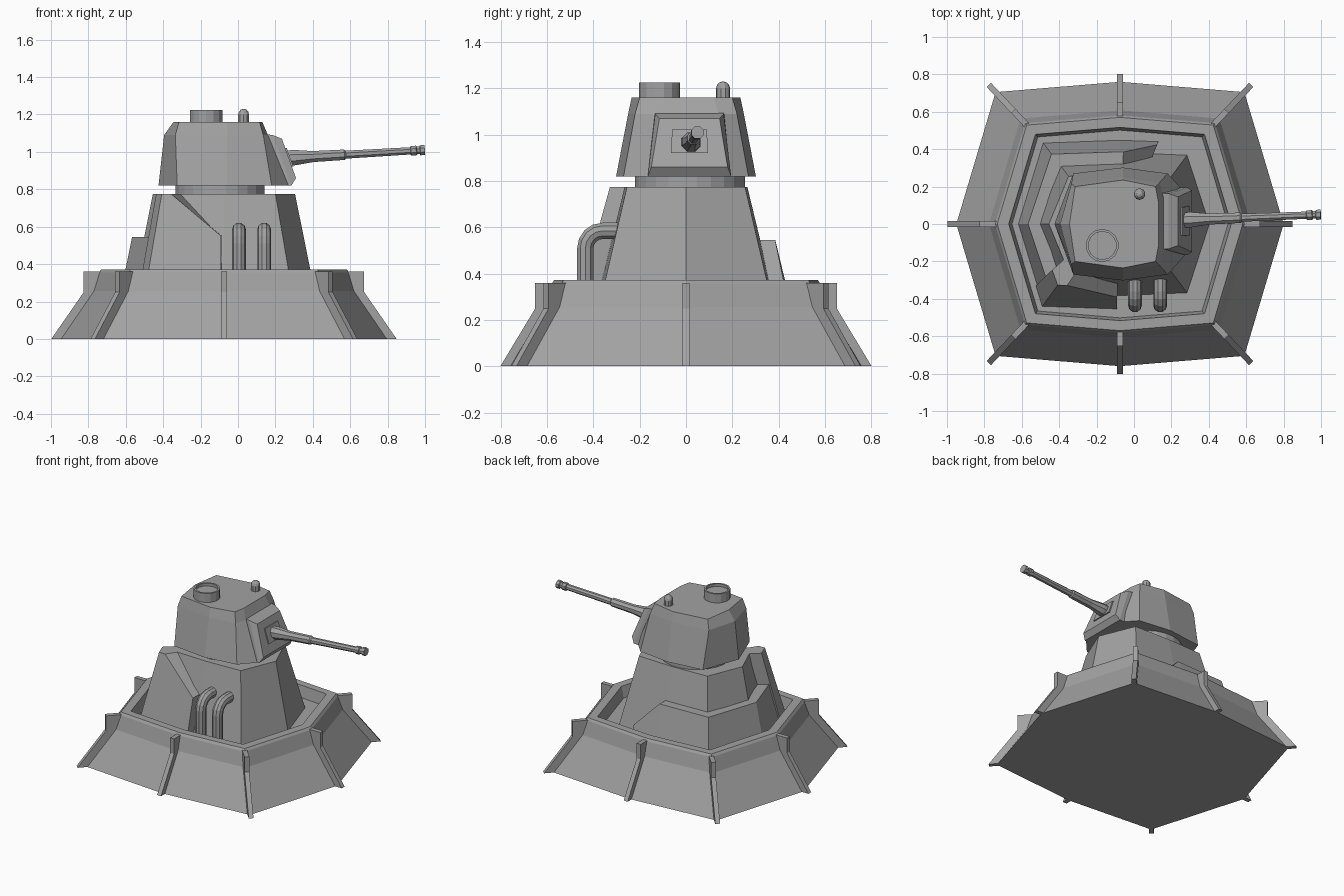
import bpy, bmesh, math
from mathutils import Vector

cube = bpy.data.objects.get("Cube")
if cube:
    bpy.data.objects.remove(cube)

grey = bpy.data.materials.new("armour grey")
grey.use_nodes = True
colour = (0.36, 0.36, 0.36, 1)
grey.diffuse_color = colour
grey.node_tree.nodes["Principled BSDF"].inputs["Base Color"].default_value = colour

CX = -0.075


def loft(name, rings):
    """Skin a list of equal closed rings and cap both ends."""
    bm = bmesh.new()
    rows = [[bm.verts.new(p) for p in ring] for ring in rings]
    n = len(rows[0])
    for a, b in zip(rows, rows[1:]):
        for i in range(n):
            j = (i + 1) % n
            bm.faces.new((a[i], a[j], b[j], b[i]))
    bm.faces.new(rows[0][::-1])
    bm.faces.new(rows[-1])
    bmesh.ops.recalc_face_normals(bm, faces=bm.faces)
    mesh = bpy.data.meshes.new(name)
    bm.to_mesh(mesh)
    bm.free()
    mesh.materials.append(grey)
    obj = bpy.data.objects.new(name, mesh)
    bpy.context.collection.objects.link(obj)
    return obj


def octagon(e, n, dx, dy, z):
    """Stretched octagon, counter-clockwise from the +x corner."""
    pts = [(e, 0), (dx, dy), (0, n), (-dx, dy), (-e, 0), (-dx, -dy), (0, -n), (dx, -dy)]
    return [Vector((CX + x, y, z)) for x, y in pts]


def tube(name, path, sides):
    """Round tube through (centre, axis, radius) stations."""
    rings = []
    for centre, axis, r in path:
        axis = Vector(axis).normalized()
        side = axis.cross(Vector((0, 0, 1)))
        side = side.normalized() if side.length > 0.01 else Vector((1, 0, 0))
        up = side.cross(axis)
        angles = [(k + 0.5) * math.tau / sides for k in range(sides)]
        rings.append([Vector(centre) + r * (math.cos(a) * side + math.sin(a) * up)
                      for a in angles])
    return loft(name, rings)


def lathe(name, x, y, profile, sides):
    return tube(name, [((x, y, z), (0, 0, 1), r) for r, z in profile], sides)


# Sloped base with a raised rim and a sunken deck
def base_ring(s, z):
    return octagon(0.875 * s, 0.76 * s, 0.665 * s, 0.705 * s, z)


loft("base", [base_ring(s, z) for s, z in
              [(1, 0), (0.8, 0.255), (0.765, 0.355), (0.75, 0.372),
               (0.68, 0.372), (0.66, 0.29)]])

# Buttress ribs on the eight base corners
rib_profile = [(0.95, 0), (1.055, 0), (0.857, 0.25), (0.857, 0.36), (0.74, 0.36), (0.74, 0.2)]
for i in range(8):
    corners = [base_ring(s, z)[i] for s, z in rib_profile]
    out = corners[1] - Vector((CX, 0, 0))
    side = Vector((-out.y, out.x, 0)).normalized() * 0.016
    loft(f"base_rib_{i + 1}", [[c + side for c in corners], [c - side for c in corners]])


# Tapered tower body
def body_ring(z, t=0.0):
    k = (z - 0.28) / 0.495
    e, n, dx, dy = [a + (b - a) * k for a, b in
                    [(0.48, 0.38), (0.385, 0.265), (0.36, 0.275), (0.37, 0.255)]]
    return octagon(e + t, n + t, dx + 0.8 * t, dy + t, z)


loft("tower_body", [body_ring(0.28), body_ring(0.775)])


# Applique armour that wraps part of the tower
def body_point(u, z, t):
    ring = body_ring(z, t)
    i = int(u)
    return ring[i % 8].lerp(ring[(i + 1) % 8], u - i)


def armour(name, stations, t):
    loft(name, [[body_point(u, 0.28, t), body_point(u, top, t),
                 body_point(u, top, -0.02), body_point(u, 0.28, -0.02)]
                for u, top in stations])


armour("rear_armour_band", [(1.5, 0.36), (1.95, 0.545), (2, 0.545), (3, 0.545),
                            (4, 0.545), (5, 0.545)], 0.065)
armour("side_armour_slab", [(4.75, 0.775), (5, 0.775), (5.15, 0.775), (5.96, 0.55)], 0.072)

# Bent exhaust pipes on the front of the tower
bend = [math.radians(a) for a in (0, 22, 45, 67, 90)]
for label, x in (("right", 0.005), ("left", 0.14)):
    path = [((x, -0.435, 0.28), (0, 0, 1), 0.037)]
    path += [((x, -0.36 - 0.075 * math.cos(a), 0.51 + 0.075 * math.sin(a)),
              (0, math.sin(a), math.cos(a)), 0.037) for a in bend]
    path.append(((x, -0.27, 0.585), (0, 1, 0), 0.037))
    rings = []
    for c, axis, r in path:
        up = Vector((1, 0, 0)).cross(Vector(axis))
        rings.append([Vector(c) + r * (Vector((math.cos(a), 0, 0)) + math.sin(a) * up)
                      for a in [k * math.tau / 10 for k in range(10)]])
    loft(f"{label}_exhaust_pipe", rings)

# Turret ring
lathe("turret_ring", -0.095, 0.017, [(0.24, 0.76), (0.24, 0.84)], 24)


# Faceted turret, mirrored across y
def turret_ring(z, half, tail):
    left = [Vector((x, y, z)) for x, y in half]
    right = [Vector((p.x, -p.y, z)) for p in reversed(left)]
    return left + [Vector((tail, 0, z))] + right


loft("turret", [
    turret_ring(0.82, [(0.27, 0.17), (0.18, 0.27), (-0.06, 0.302), (-0.325, 0.27)], -0.425),
    turret_ring(1.09, [(0.16, 0.14), (0.135, 0.22), (-0.06, 0.25), (-0.335, 0.215)], -0.395),
    turret_ring(1.16, [(0.13, 0.12), (0.115, 0.2), (-0.06, 0.235), (-0.315, 0.2)], -0.345)])


# Gun mantlet and its collar plate
def plate(x_low, z_low, w_low, x_top, z_top, w_top):
    return [Vector((x, 0.015 + y, z)) for x, y, z in
            [(x_low, -w_low, z_low), (x_low, w_low, z_low),
             (x_top, w_top, z_top), (x_top, -w_top, z_top)]]


loft("gun_mantlet", [plate(0.22, 0.82, 0.18, 0.14, 1.095, 0.15),
                     plate(0.285, 0.82, 0.18, 0.185, 1.09, 0.148),
                     plate(0.31, 0.86, 0.165, 0.235, 1.07, 0.13)])
loft("mantlet_collar", [plate(0.27, 0.92, 0.08, 0.24, 1.02, 0.075),
                        plate(0.296, 0.922, 0.08, 0.26, 1.022, 0.075)])

# Gun barrel, stepped and slightly raised
start, end = Vector((0.23, 0.02, 0.965)), Vector((0.998, 0.05, 1.01))
steps = [(0, 0.044), (0.1, 0.044), (0.22, 0.032), (0.44, 0.03), (0.45, 0.023),
         (0.9, 0.021), (0.905, 0.028), (0.94, 0.028), (0.945, 0.022),
         (0.965, 0.022), (0.97, 0.029), (1, 0.029)]
tube("gun_barrel", [(start.lerp(end, f), end - start, r) for f, r in steps], 8)

# Roof hatch and periscope
lathe("roof_hatch", -0.17, -0.115, [(0.088, 1.14), (0.088, 1.225), (0.075, 1.225),
                                    (0.075, 1.205)], 14)
lathe("periscope", 0.03, 0.16, [(0.031, 1.14), (0.031, 1.2), (0.026, 1.215),
                                (0.016, 1.226), (0.004, 1.23)], 10)
